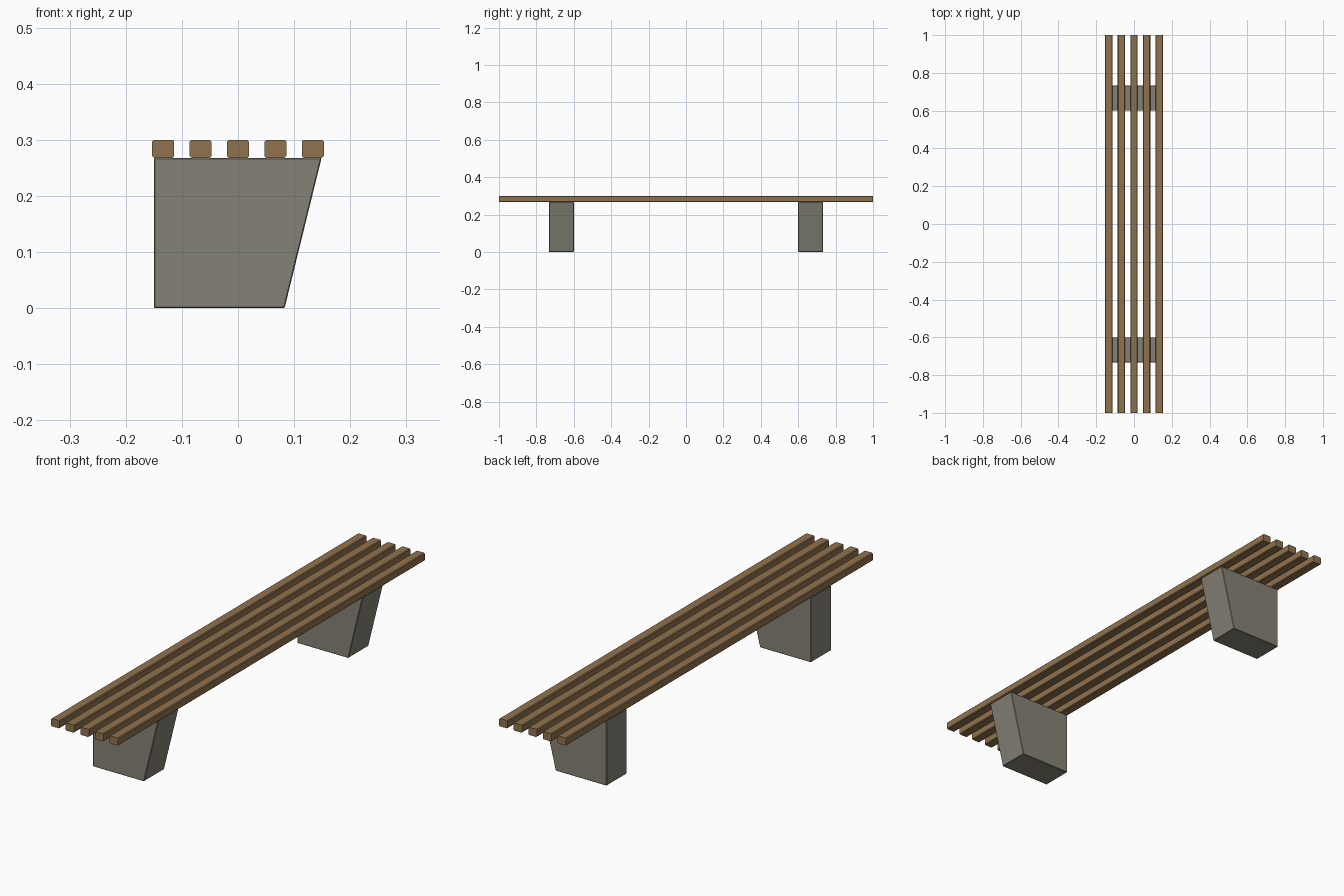
import bpy, bmesh

if "Cube" in bpy.data.objects:
    bpy.data.objects.remove(bpy.data.objects["Cube"])


def material(name, rgb):
    m = bpy.data.materials.new(name)
    m.diffuse_color = (*rgb, 1.0)
    m.use_nodes = True
    m.node_tree.nodes["Principled BSDF"].inputs["Base Color"].default_value = m.diffuse_color
    return m


wood = material("brown wood", (0.28, 0.17, 0.075))
concrete = material("grey concrete", (0.235, 0.225, 0.182))


def prism(name, profile, y0, y1, mat, bevel, long_edges_only):
    """Extrude an (x, z) profile along y and soften its edges."""
    bm = bmesh.new()
    face = bm.faces.new([bm.verts.new((x, y0, z)) for x, z in profile])
    ext = bmesh.ops.extrude_face_region(bm, geom=[face])
    moved = [v for v in ext["geom"] if isinstance(v, bmesh.types.BMVert)]
    bmesh.ops.translate(bm, vec=(0, y1 - y0, 0), verts=moved)
    bmesh.ops.recalc_face_normals(bm, faces=bm.faces)
    edges = [e for e in bm.edges if not long_edges_only
             or abs(e.verts[0].co.y - e.verts[1].co.y) > 0.01]
    bmesh.ops.bevel(bm, geom=edges, offset=bevel, segments=1,
                    affect='EDGES', profile=0.5)
    bmesh.ops.recalc_face_normals(bm, faces=bm.faces)
    me = bpy.data.meshes.new(name)
    bm.to_mesh(me)
    bm.free()
    me.materials.append(mat)
    ob = bpy.data.objects.new(name, me)
    bpy.context.collection.objects.link(ob)
    return ob


# Five seat slats running the full length
TOP, UNDER, HALF = 0.30, 0.268, 0.0195
for i in range(5):
    x = (i - 2) * 0.0667
    prism(f"seat_slat_{i + 1}",
          [(x - HALF, UNDER), (x + HALF, UNDER), (x + HALF, TOP), (x - HALF, TOP)],
          -1.0, 1.0, wood, 0.003, True)

# Two concrete legs: upright on the left, sloping on the right
LEG = [(-0.15, 0.0), (0.083, 0.0), (0.149, UNDER), (-0.15, UNDER)]
for name, y in (("front_leg", -0.732), ("back_leg", 0.60)):
    prism(name, LEG, y, y + 0.132, concrete, 0.002, False)
